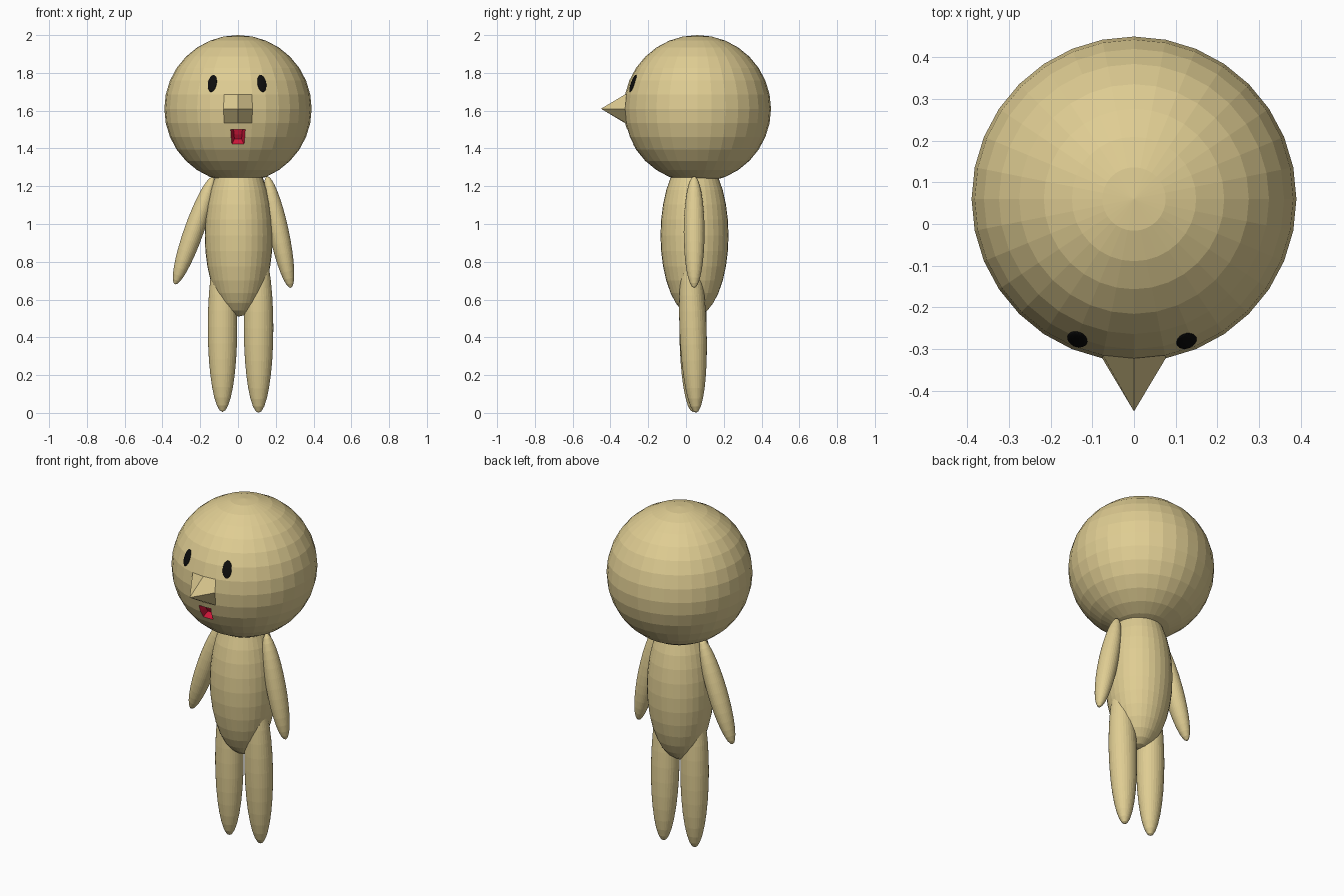
import bpy, bmesh, math
from mathutils import Vector, Matrix

if "Cube" in bpy.data.objects:
    bpy.data.objects.remove(bpy.data.objects["Cube"])


def material(name, rgb):
    m = bpy.data.materials.new(name)
    m.diffuse_color = (*rgb, 1)
    m.use_nodes = True
    m.node_tree.nodes["Principled BSDF"].inputs["Base Color"].default_value = m.diffuse_color
    return m


SKIN = material("tan skin", (0.74, 0.61, 0.29))
BLACK = material("eye black", (0.004, 0.004, 0.004))
RED = material("mouth red", (0.62, 0.008, 0.04))


def sphere_mesh():
    bm = bmesh.new()
    bmesh.ops.create_uvsphere(bm, u_segments=32, v_segments=16, radius=1)
    return bm


def finish(bm, name, mats):
    mesh = bpy.data.meshes.new(name)
    bm.to_mesh(mesh)
    bm.free()
    for m in mats:
        mesh.materials.append(m)
    ob = bpy.data.objects.new(name, mesh)
    bpy.context.collection.objects.link(ob)
    return ob


def ellipsoid(name, center, radii, rot=None, mat=SKIN):
    bm = sphere_mesh()
    rot = rot or Matrix.Identity(4)
    bm.transform(Matrix.Translation(center) @ rot @ Matrix.Diagonal((*radii, 1)))
    return finish(bm, name, [mat])


# Head, with a nose pulled from one vertex and a sunken mouth
R = 0.39
C = Vector((0, 0.06, 1.61))
bm = sphere_mesh()
bm.transform(Matrix.Translation(C) @ Matrix.Scale(R, 4))


def nearest(point):
    return min(bm.verts, key=lambda v: (v.co - Vector(point)).length)


a = math.radians(22.5)
nose = nearest(C + Vector((0, -R, 0)))
lip = nearest(C + Vector((0, -R * math.cos(a), -R * math.sin(a))))
mouth = list(lip.link_faces)
nose.co.y = -0.45
bmesh.ops.inset_region(bm, faces=mouth, thickness=0.034, use_even_offset=True)
for f in mouth:
    f.material_index = 1
ring = bmesh.ops.inset_region(bm, faces=mouth, thickness=0.012, depth=-0.035,
                              use_even_offset=True)
for f in ring["faces"]:
    f.material_index = 1
finish(bm, "head", [SKIN, RED])

# Eyes: thin ovals lying on the head surface
for side, x in (("left", -0.137), ("right", 0.127)):
    dz = 0.135
    n = Vector((x, -math.sqrt(R * R - x * x - dz * dz), dz))
    rot = n.to_track_quat('Y', 'Z').to_matrix().to_4x4()
    ellipsoid(side + "_eye", C + n * 0.993, (0.025, 0.008, 0.048), rot, BLACK)

# Torso
ellipsoid("torso", (0.004, 0.045, 0.94), (0.18, 0.18, 0.43))

# Arms: name, centre, outward tilt in degrees
for name, c, tilt in (("left_arm", (-0.233, 0.043, 0.965), 19.5),
                      ("right_arm", (0.217, 0.043, 0.957), -12)):
    ellipsoid(name, c, (0.052, 0.055, 0.302),
              Matrix.Rotation(math.radians(tilt), 4, 'Y'))

# Legs
for name, c, lean in (("left_leg", (-0.082, 0.037, 0.455), 0),
                      ("right_leg", (0.109, 0.037, 0.45), 2)):
    ellipsoid(name, c, (0.078, 0.072, 0.45),
              Matrix.Rotation(math.radians(lean), 4, 'X'))
